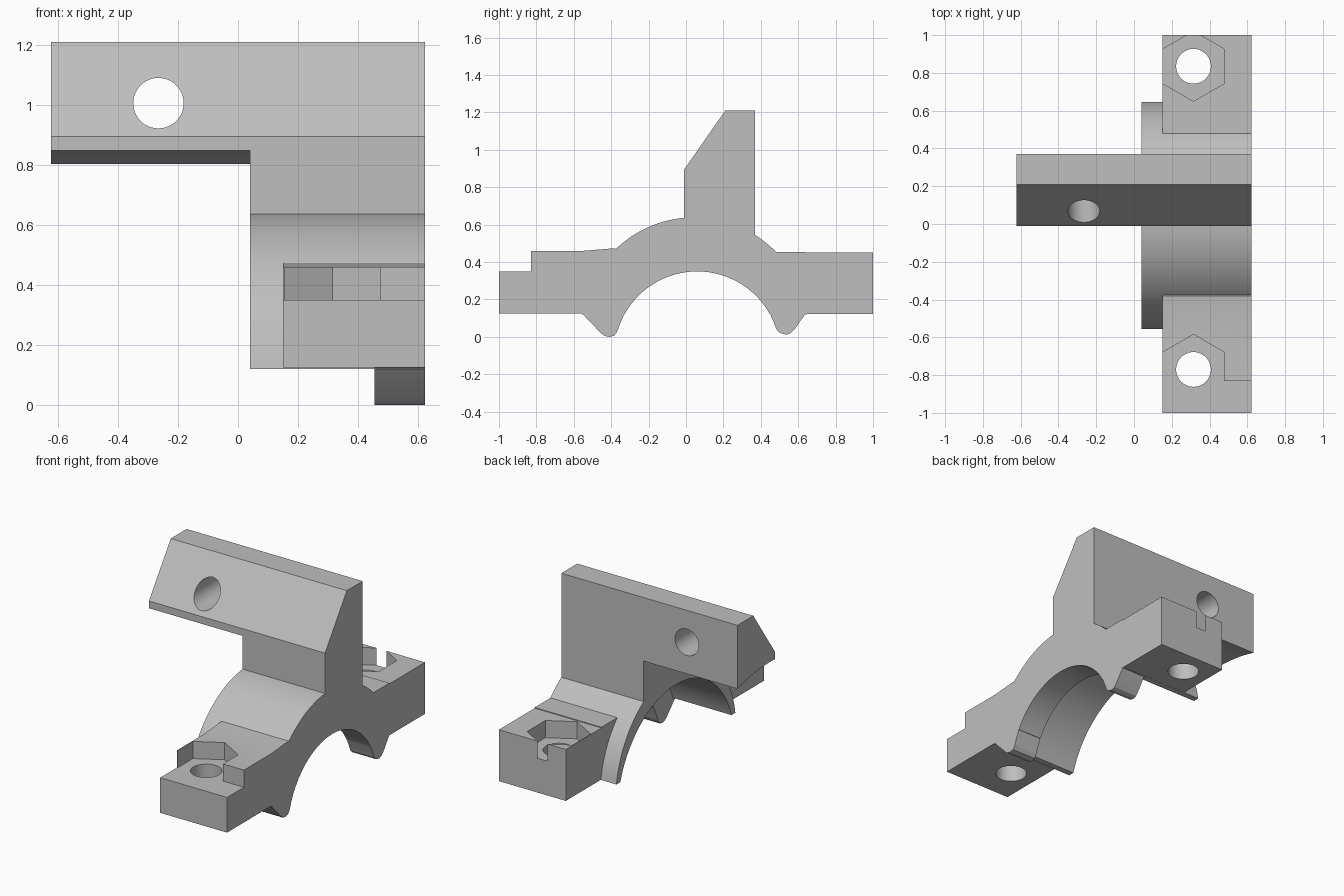
import bpy, bmesh, math
from mathutils import Vector

cube = bpy.data.objects.get("Cube")
if cube:
    bpy.data.objects.remove(cube, do_unlink=True)

grey = bpy.data.materials.new("plain grey")
grey.use_nodes = True
colour = (0.52, 0.52, 0.52, 1)
grey.diffuse_color = colour
grey.node_tree.nodes["Principled BSDF"].inputs["Base Color"].default_value = colour

LEFT, RIGHT = -0.623, 0.623
RING_X, BLOCK_X, LIP_X = 0.04, 0.15, 0.455
BOLT_X = 0.315


def prism(name, base, sweep):
    """Solid made by sweeping a flat outline along a vector."""
    bm = bmesh.new()
    face = bm.faces.new([bm.verts.new(p) for p in base])
    moved = bmesh.ops.extrude_face_region(bm, geom=[face])["geom"]
    verts = [v for v in moved if isinstance(v, bmesh.types.BMVert)]
    bmesh.ops.translate(bm, verts=verts, vec=Vector(sweep))
    bmesh.ops.recalc_face_normals(bm, faces=bm.faces[:])
    mesh = bpy.data.meshes.new(name)
    bm.to_mesh(mesh)
    bm.free()
    mesh.materials.append(grey)
    obj = bpy.data.objects.new(name, mesh)
    bpy.context.collection.objects.link(obj)
    return obj


def side_prism(name, outline, x0, x1):
    """Sweep a (y, z) outline along x."""
    return prism(name, [(x0, y, z) for y, z in outline], (x1 - x0, 0, 0))


def arc(cy, cz, r, start, end, steps):
    angles = [start + (end - start) * i / steps for i in range(steps + 1)]
    return [(cy + r * math.cos(a), cz + r * math.sin(a)) for a in angles]


def circle(cy, cz, r, steps=96):
    return arc(cy, cz, r, 0, math.tau, steps)[:-1]


def combine(target, other, operation):
    mod = target.modifiers.new(operation.title(), 'BOOLEAN')
    mod.operation = operation
    mod.solver = 'EXACT'
    mod.object = other
    bpy.context.view_layer.objects.active = target
    bpy.ops.object.modifier_apply(modifier=mod.name)
    bpy.data.objects.remove(other, do_unlink=True)


# Half ring, flat along its lower edge
ring_z, ring_r, ring_low = 0.032, 0.607, 0.12
tip = math.asin((ring_low - ring_z) / ring_r)
body = side_prism("clamp_bracket",
                  arc(0.045, ring_z, ring_r, tip, math.pi - tip, 64), RING_X, RIGHT)

# Bolt blocks
front_block = side_prism("front_block", [
    (-1, 0.125), (-1, 0.35), (-0.83, 0.35), (-0.83, 0.46), (-0.55, 0.46),
    (-0.38, 0.474), (-0.3, 0.4), (-0.3, 0.125)], BLOCK_X, RIGHT)
rear_block = side_prism("rear_block", [
    (0.4, 0.121), (0.4, 0.4), (0.48, 0.455), (0.64, 0.455), (0.64, 0.45),
    (1, 0.45), (1, 0.121)], BLOCK_X, RIGHT)

# Rounded feet of the end lip
front_foot = side_prism("front_foot", [
    (-0.56, 0.13), (-0.455, 0.02), (-0.435, 0.005), (-0.41, 0), (-0.385, 0.006),
    (-0.37, 0.025), (-0.355, 0.06), (-0.3, 0.2), (-0.5, 0.2)], LIP_X, RIGHT)
rear_foot = side_prism("rear_foot", [
    (0.64, 0.125), (0.58, 0.04), (0.56, 0.02), (0.535, 0.012), (0.505, 0.02),
    (0.487, 0.035), (0.475, 0.06), (0.42, 0.2), (0.58, 0.2)], LIP_X, RIGHT)

# Upright wall and the wide plate with a hollowed underside
wall = side_prism("wall", [(-0.01, 0.45), (-0.01, 0.87), (0.37, 0.87), (0.37, 0.45)],
                  RING_X, RIGHT)
under_z, under_r = -0.31, 1.16
a0, a1 = (math.acos((y - 0.045) / under_r) for y in (0.37, -0.01))
plate = side_prism("plate", arc(0.045, under_z, under_r, a0, a1, 12) + [
    (-0.01, 0.895), (0.21, 1.21), (0.37, 1.21)], LEFT, RIGHT)

for part in (front_block, rear_block, front_foot, rear_foot, wall, plate):
    combine(body, part, 'UNION')

# Wide bore behind the lip, then the narrow bore through it
combine(body, side_prism("wide_bore", circle(0.045, -0.06, 0.59), -0.2, LIP_X), 'DIFFERENCE')
combine(body, side_prism("lip_bore", circle(0.06, -0.094, 0.444), 0.3, 0.8), 'DIFFERENCE')

# Hexagonal nut pockets and bolt holes
for y, floor in ((-0.77, 0.35), (0.835, 0.34)):
    nut = [(BOLT_X + p, q, floor) for q, p in circle(y, 0, 0.185, 6)]
    hole = [(BOLT_X + p, q, -0.2) for q, p in circle(y, 0, 0.092, 48)]
    combine(body, prism("nut_pocket", nut, (0, 0, 0.4)), 'DIFFERENCE')
    combine(body, prism("bolt_hole", hole, (0, 0, 1)), 'DIFFERENCE')

# Cross hole through the plate
cross = [(p, -0.5, q) for p, q in circle(-0.265, 1.006, 0.084, 48)]
combine(body, prism("cross_hole", cross, (0, 1.5, 0)), 'DIFFERENCE')

bpy.ops.object.select_all(action='DESELECT')
body.select_set(True)
bpy.context.view_layer.objects.active = body
bpy.ops.object.shade_smooth_by_angle(angle=math.radians(20))
